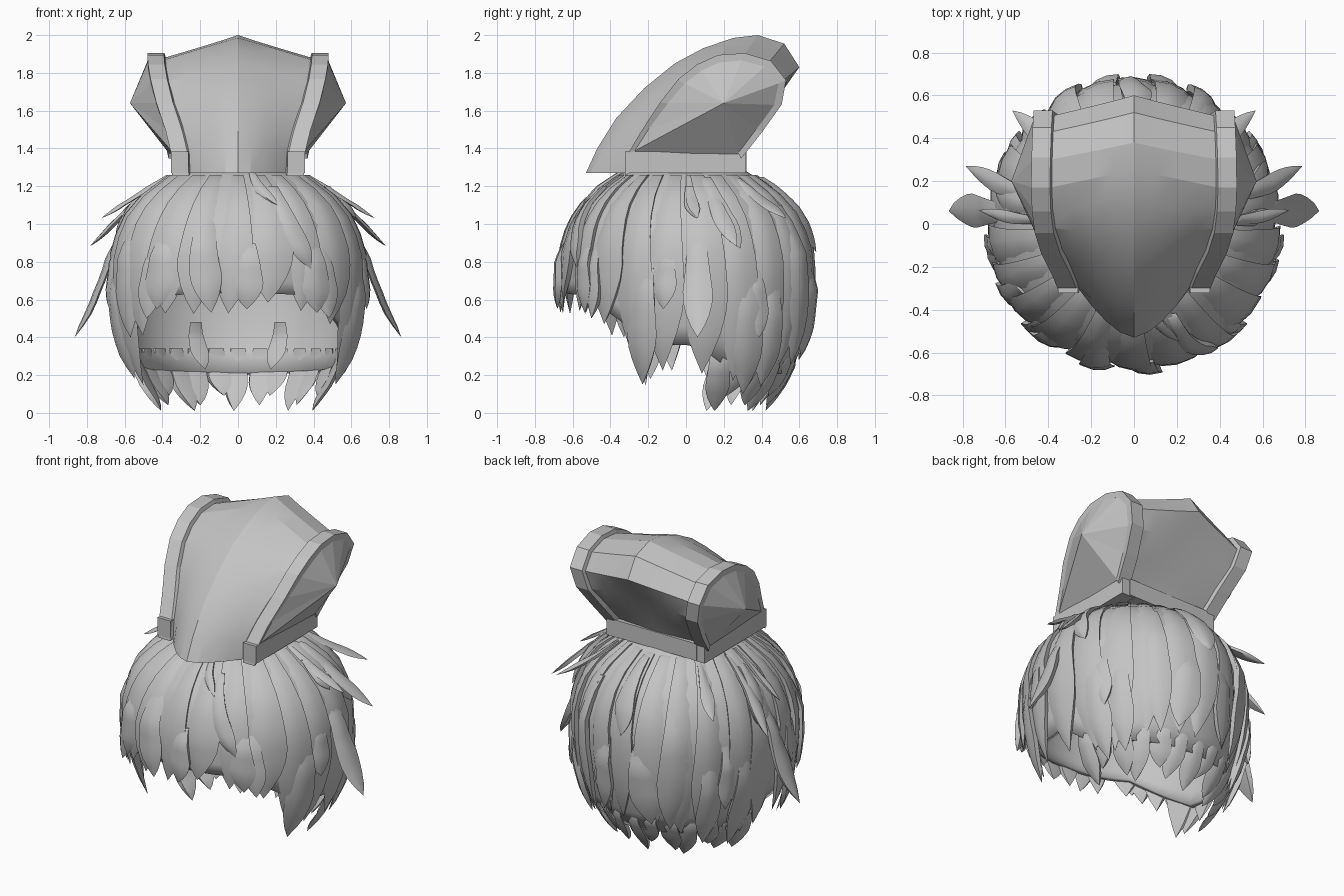
import bpy, math, random
from mathutils import Vector

if "Cube" in bpy.data.objects:
    bpy.data.objects.remove(bpy.data.objects["Cube"])

random.seed(4)
grey = bpy.data.materials.new("plain grey")
grey.diffuse_color = (0.55, 0.55, 0.55, 1)
grey.use_nodes = True
grey.node_tree.nodes["Principled BSDF"].inputs["Base Color"].default_value = grey.diffuse_color


def make(name, verts, faces, smooth=None):
    me = bpy.data.meshes.new(name)
    me.from_pydata([tuple(v) for v in verts], [], faces)
    me.materials.append(grey)
    ob = bpy.data.objects.new(name, me)
    bpy.context.collection.objects.link(ob)
    bpy.ops.object.select_all(action='DESELECT')
    ob.select_set(True)
    bpy.context.view_layer.objects.active = ob
    bpy.ops.object.mode_set(mode='EDIT')
    bpy.ops.mesh.select_all(action='SELECT')
    bpy.ops.mesh.normals_make_consistent(inside=False)
    bpy.ops.object.mode_set(mode='OBJECT')
    if smooth:
        bpy.ops.object.shade_smooth_by_angle(angle=math.radians(smooth))
    return ob


def interp(table, v):
    for (a, fa), (b, fb) in zip(table, table[1:]):
        if a <= v <= b:
            return fa + (fb - fa) * (v - a) / (b - a)
    return table[0][1] if v < table[0][0] else table[-1][1]


# hair radius by height; lock tip and cap hem heights by angle from the front
RADIUS = [(0, .45), (.15, .54), (.3, .605), (.45, .645), (.65, .67), (.85, .665),
          (1.0, .62), (1.1, .56), (1.2, .455), (1.28, .33)]
TIPS = [(0, .54), (38, .54), (50, .45), (63, .15), (80, .2), (92, .3), (106, .12),
        (130, .14), (155, .25), (180, .27)]
HEM = [(0, .64), (38, .62), (55, .5), (75, .36), (95, .36), (115, .22), (180, .2)]


def polar(deg, r, z):
    a = math.radians(deg)
    return Vector((math.sin(a) * r, -math.cos(a) * r, z))


def fold(deg):
    return abs((deg + 180) % 360 - 180)


# hair cap: dome with an uneven hem
COLS, ROWS = 48, 12
verts, faces = [], []
for j in range(ROWS + 1):
    for i in range(COLS):
        d = i * 360 / COLS
        z = 1.28 + (interp(HEM, fold(d)) - 1.28) * (j / ROWS) ** 1.3
        verts.append(polar(d, interp(RADIUS, z) - .012, z))
for j in range(ROWS):
    for i in range(COLS):
        k = (i + 1) % COLS
        faces.append((j * COLS + i, j * COLS + k, (j + 1) * COLS + k, (j + 1) * COLS + i))
verts.append(Vector((0, 0, 1.31)))
faces += [(COLS * (ROWS + 1), (i + 1) % COLS, i) for i in range(COLS)]
cap = make("hair_cap", verts, faces, 50)
mod = cap.modifiers.new("thickness", 'SOLIDIFY')
mod.thickness = .035


def lock(parts, deg, z0, z1, half, lift=.005, out=0, sway=0, side=1):
    """One tapered, shingle-like lock that follows the dome from z0 down to z1."""
    V, F = parts
    base, steps = len(V), 10
    for s in range(steps):
        t = s / steps
        z = z0 + (z1 - z0) * t
        w = .6 + .4 * t / .6 if t < .6 else math.cos((t - .6) / .4 * math.pi / 2) ** .9
        root = -.03 * max(0, 1 - t / .3) if z0 < 1.2 else 0
        r = interp(RADIUS, z) + lift + root + out * t * t
        for u, h in ((-1, -.022), (-.4, .004), (.3, .015), (1, .013), (.9, -.02), (0, -.028)):
            V.append(polar(deg + sway * t * t + side * u * w * half, r + h * min(1, w + .2), z))
    V.append(polar(deg + sway, interp(RADIUS, z1) + lift + out, z1))
    for s in range(steps - 1):
        for i in range(6):
            k, a, b = (i + 1) % 6, base + s * 6, base + s * 6 + 6
            F.append((a + i, a + k, b + k, b + i))
    tip, last = base + steps * 6, base + steps * 6 - 6
    F.extend((last + i, last + (i + 1) % 6, tip) for i in range(6))
    F.append(tuple(base + i for i in range(6)))


# main layer of broad locks all round
long_locks = ([], [])
for i in range(22):
    d = i * 360 / 22 + random.uniform(-2, 2)
    tip = interp(TIPS, fold(d)) + random.uniform(-.02, .05)
    lock(long_locks, d, 1.26, tip, random.uniform(8.5, 11), random.uniform(-.003, .006),
         0, random.uniform(-4, 4), 1 if d < 180 else -1)
make("long_locks", *long_locks, 50)

# shorter overlay locks
short_locks = ([], [])
for d, z0, z1, half, sway in [(-16, 1.05, .53, 7, 4), (12, 1.27, 1.1, 4, 9), (22, 1.2, .76, 6, 12),
                              (-36, .95, .55, 7, -3), (4, .9, .55, 7, 0), (36, .9, .53, 7, 2),
                              (-60, 1.0, .4, 7, 0), (70, .8, .15, 8, -4), (92, 1.2, 1.03, 4, 3),
                              (105, 1.25, .87, 6, 10), (118, .75, .1, 8, 6), (-75, .8, .18, 8, 4),
                              (-112, .75, .1, 8, -6), (-100, 1.2, .9, 6, -6), (150, 1.1, .25, 7, 5),
                              (178, 1.25, .85, 7, 3), (-150, 1.1, .25, 8, -4), (-168, .8, .28, 8, 4),
                              (168, .8, .3, 8, -3), (132, .7, .14, 7, 3), (-132, .7, .14, 7, -3)]:
    lock(short_locks, d, z0, z1, half, .02, .005, sway, 1 if d > 0 else -1)
make("short_locks", *short_locks, 50)

# nape locks hanging below the back hem
nape_locks = ([], [])
for i in range(13):
    lock(nape_locks, 108 + i * 12, .34, (.01, .09, .04)[i % 3], 7, -.015, -.02, 3 * (-1) ** i)
make("nape_locks", *nape_locks, 50)

# two leaf-shaped tufts lying inside the back hair
tufts = ([], [])
for side in (-1, 1):
    lock(tufts, 180 - side * 24, .48, .23, 6, -.06, -.01, side * 4, side)
make("inner_tufts", *tufts, 50)

# flared spikes on both sides
spikes = ([], [])
for side in (-1, 1):
    for d, z0, z1, half, out, sway in [(95, 1.0, .4, 6, .23, -1), (105, 1.25, .88, 4, .17, 4),
                                       (92, 1.26, 1.03, 3, .12, 3), (133, 1.24, 1.03, 4, .17, 0),
                                       (80, .9, .55, 6, .03, 0), (122, .8, .4, 6, .04, 3),
                                       (42, .9, .5, 6, .04, 2)]:
        lock(spikes, side * d, z0, z1, half, .005, out, side * sway, side)
make("flared_spikes", *spikes, 50)

# hat profiles: centre line (y, z) and side edge (y, z, x)
CENTRE = [(-.53, 1.27), (-.47, 1.4), (-.37, 1.56), (-.22, 1.72), (-.06, 1.85), (.09, 1.93),
          (.25, 1.985), (.38, 2.0), (.52, 1.955), (.6, 1.83), (.5, 1.7), (.38, 1.52), (.3, 1.36)]
EDGE = [(-.30, 1.27, .26), (-.285, 1.38, .265), (-.21, 1.5, .295), (-.11, 1.64, .345),
        (-.02, 1.75, .375), (.07, 1.82, .388), (.17, 1.868, .392), (.3, 1.88, .39),
        (.43, 1.845, .385), (.505, 1.75, .38), (.48, 1.63, .35), (.38, 1.5, .31), (.28, 1.37, .28)]
N = len(CENTRE)

# hat crown: loft between the centre line and both side edges
stations = [-1, -.75, -.5, -.25, 0, .25, .5, .75, 1]
verts, faces = [], []
for i, ((cy, cz), (ey, ez, ex)) in enumerate(zip(CENTRE, EDGE)):
    power = 1.6 - .65 * min(1, i / 7)
    for s in stations:
        f = abs(s) ** power
        verts.append((ex * s, cy + (ey - cy) * f, cz + (ez - cz) * f))
M = len(stations)
for i in range(N - 1):
    for j in range(M - 1):
        a = i * M + j
        faces.append((a, a + 1, a + M + 1, a + M))
make("hat_crown", verts, faces, 14)

for side, tag in ((-1, "left"), (1, "right")):
    # raised trim along the side edge
    verts, faces = [], []
    for y, z, x in EDGE:
        n = Vector((y - .17, z - 1.6)).normalized() * .027
        for dx, k in ((-.015, -.6), (0, 1), (.088, 1), (.088, -.6)):
            verts.append((side * (x + dx), y + n.x * k, z + n.y * k))
    for i in range(N - 1):
        for j in range(4):
            a, b = i * 4 + j, i * 4 + (j + 1) % 4
            faces.append((a, b, b + 4, a + 4))
    faces += [(0, 1, 2, 3), tuple(range(4 * N - 4, 4 * N))]
    make("hat_trim_" + tag, verts, faces)

    # faceted puffed side panel
    verts = [(side * (x + .082), y, z) for y, z, x in EDGE[1:]] + [(side * .572, .2, 1.64)]
    K = len(verts) - 1
    make("hat_side_" + tag, verts, [(i, (i + 1) % K, K) for i in range(K)])


def block(name, x0, x1, y0, y1, z0, z1):
    v = [(x, y, z) for x in (x0, x1) for y in (y0, y1) for z in (z0, z1)]
    f = [(0, 1, 3, 2), (4, 6, 7, 5), (0, 4, 5, 1), (2, 3, 7, 6), (0, 2, 6, 4), (1, 5, 7, 3)]
    make(name, v, f)


# band around the base of the hat
block("hat_band_left", -.355, -.262, -.322, .315, 1.27, 1.385)
block("hat_band_right", .262, .355, -.322, .315, 1.27, 1.385)
block("hat_band_back", -.3, .3, .24, .32, 1.275, 1.385)
